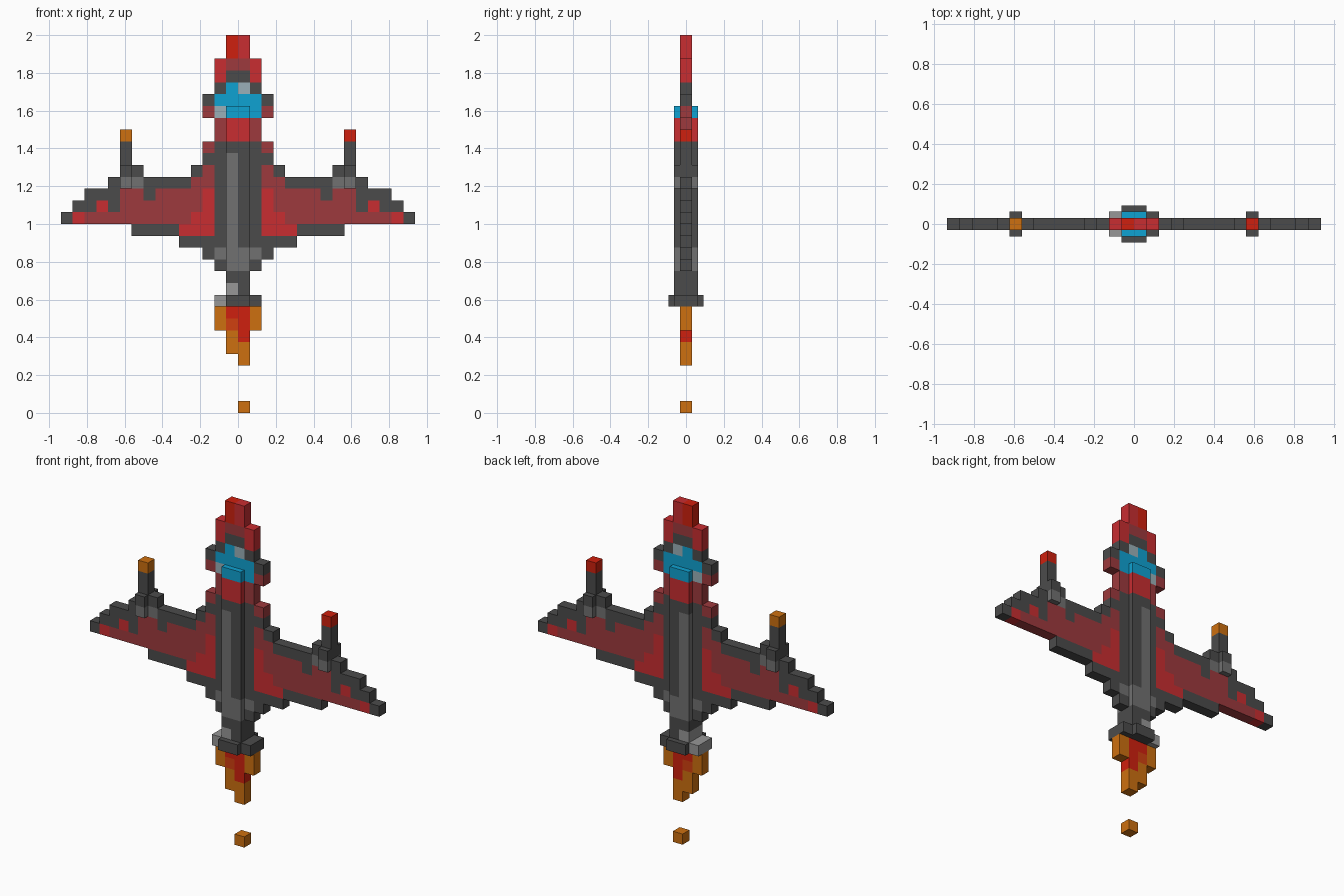
import bpy
import bmesh

if "Cube" in bpy.data.objects:
    bpy.data.objects.remove(bpy.data.objects["Cube"], do_unlink=True)

CELL = 1 / 16
TOP = 32            # rows are counted down from the tip
THIN, THICK, RING = CELL / 2, CELL, CELL * 1.5

# letter: (material name, display colour)
PALETTE = {
    "D": ("dark_grey", "4b4b4b"),
    "M": ("mid_grey", "717171"),
    "L": ("light_grey", "979797"),
    "P": ("pale_glass", "9ab0b8"),
    "K": ("dark_red", "9d3a3d"),
    "R": ("red", "c82d31"),
    "F": ("bright_red", "cf200e"),
    "E": ("ember_red", "d04010"),
    "O": ("orange", "cd7010"),
    "B": ("canopy_blue", "0fa2d2"),
}


def linear(v):
    return v / 12.92 if v <= 0.04045 else ((v + 0.055) / 1.055) ** 2.4


def make_material(name, code):
    rgba = [linear(b / 255) for b in bytes.fromhex(code)] + [1]
    mat = bpy.data.materials.new(name)
    mat.use_nodes = True
    mat.diffuse_color = rgba
    mat.node_tree.nodes["Principled BSDF"].inputs["Base Color"].default_value = rgba
    return mat


MATERIALS = {k: make_material(*v) for k, v in PALETTE.items()}
parts = {}          # part name -> {(column, row): letter}
depth = {}          # (column, row) -> half thickness


def paint(part, col, row, lines, half=THIN, mirror=False):
    """Lay rows of coloured cells; mirrored parts run outward to the right side."""
    for j, line in enumerate(lines.split()):
        for i, letter in enumerate(line):
            if letter != ".":
                c = col + i
                key = (-1 - c if mirror else c, row + j)
                parts.setdefault(part, {})[key] = letter
                depth[key] = half


# nose, cockpit and forward hull
paint("nose", -2, 0, ".FR. .FR. RKKR RDDR")
paint("cockpit", -3, 4, ".DBPD. DBBBBD KPBBBK")
paint("forward_hull", -2, 7, "KRRK KRRK")

# flat hull strips beside the spine
for flip in (False, True):
    paint("hull_sides", 1, 9, "D " * 9 + "M D", mirror=flip)

# raised spine on both faces
paint("spine", -1, 6, "KK RR RR DD " + "MD " * 8 + "MM MM DD LD", THICK)

# wings with wingtip launchers
WING = """K D KD....DD KKDDDDMMD RKKKKDKKDDD RKKKKKKKDRDD
RRKKKKKKKKKRD RRRDDDD DDD D"""
for side, flip, tip in (("left", False, "F"), ("right", True, "O")):
    paint(side + "_wing", 2, 9, WING, mirror=flip)
    paint(side + "_launcher", 9, 8, tip + " D D", mirror=flip)
    paint(side + "_launcher_base", 9, 11, "D M", THICK, flip)
    for row in (11, 12):
        del parts[side + "_wing"][(-10 if flip else 9, row)]

# engine nozzle
paint("nozzle_rim", -2, 22, "L..D", THICK)
paint("nozzle_core", -1, 22, "DD", RING)

# exhaust flame and a loose spark
paint("flame", -2, 23, "OFFO OEFO .OF. .OO. ..O.")
paint("spark", 0, 31, "O")


def build(name, cells):
    """Turn cells into a closed blocky shell without hidden walls."""
    bm = bmesh.new()
    letters = sorted(set(cells.values()))
    for (c, r), letter in cells.items():
        d = depth[c, r]
        x0, x1 = c * CELL, (c + 1) * CELL
        z1 = (TOP - r) * CELL
        z0 = z1 - CELL
        quads = [
            [(x0, -d, z0), (x1, -d, z0), (x1, -d, z1), (x0, -d, z1)],
            [(x1, d, z0), (x0, d, z0), (x0, d, z1), (x1, d, z1)],
        ]
        walls = {
            (1, 0): [(x1, -d, z0), (x1, d, z0), (x1, d, z1), (x1, -d, z1)],
            (-1, 0): [(x0, d, z0), (x0, -d, z0), (x0, -d, z1), (x0, d, z1)],
            (0, -1): [(x0, -d, z1), (x1, -d, z1), (x1, d, z1), (x0, d, z1)],
            (0, 1): [(x0, d, z0), (x1, d, z0), (x1, -d, z0), (x0, -d, z0)],
        }
        for (dc, dr), quad in walls.items():
            if depth.get((c + dc, r + dr), 0) < d:
                quads.append(quad)
        for quad in quads:
            face = bm.faces.new([bm.verts.new(p) for p in quad])
            face.material_index = letters.index(letter)
    bmesh.ops.remove_doubles(bm, verts=bm.verts, dist=CELL / 100)
    mesh = bpy.data.meshes.new(name)
    bm.to_mesh(mesh)
    bm.free()
    for letter in letters:
        mesh.materials.append(MATERIALS[letter])
    bpy.context.collection.objects.link(bpy.data.objects.new(name, mesh))


for part_name, part_cells in parts.items():
    build(part_name, part_cells)
